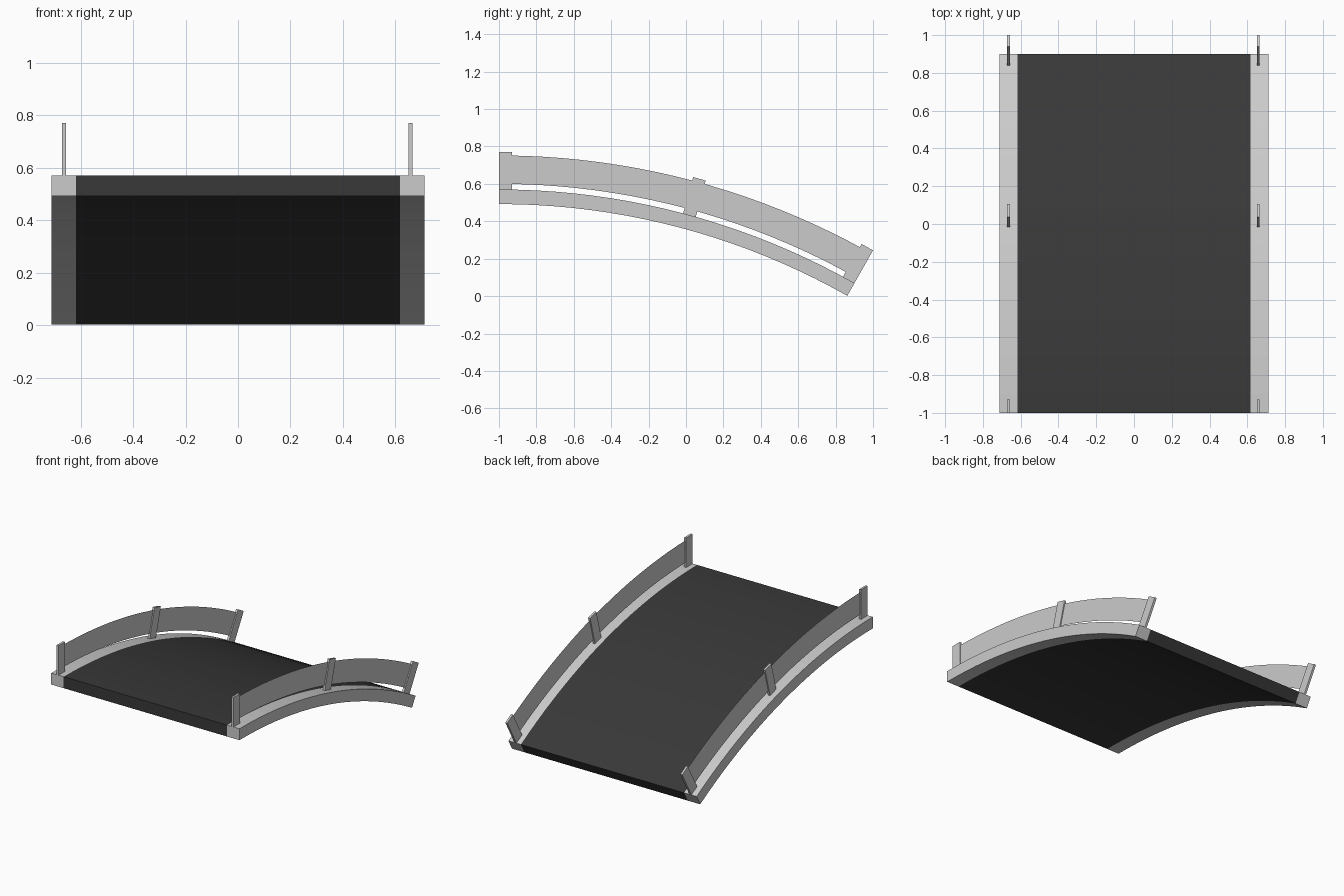
import bpy
import bmesh
from math import radians, sin, cos
from mathutils import Matrix

if "Cube" in bpy.data.objects:
    bpy.data.objects.remove(bpy.data.objects["Cube"])

R = 3.86            # radius of the deck's top surface
CY, CZ = -1.0, 0.57 - R   # arc centre (level at the front end)
END = 29.5          # arc sweep in degrees
SEG = 20


def material(name, v):
    m = bpy.data.materials.new(name)
    m.diffuse_color = (v, v, v, 1)
    m.use_nodes = True
    m.node_tree.nodes["Principled BSDF"].inputs["Base Color"].default_value = m.diffuse_color
    return m


dark = material("asphalt", 0.04)
panel_grey = material("panel grey", 0.55)


def finish(bm, name, mat=None):
    bmesh.ops.recalc_face_normals(bm, faces=bm.faces)
    me = bpy.data.meshes.new(name)
    bm.to_mesh(me)
    bm.free()
    ob = bpy.data.objects.new(name, me)
    bpy.context.collection.objects.link(ob)
    if mat:
        me.materials.append(mat)
    return ob


def sweep(name, section, a0=0.0, a1=END, mat=None):
    """Sweep an (x, height above deck) section along the arc."""
    bm = bmesh.new()
    rings = []
    for i in range(SEG + 1):
        a = radians(a0 + (a1 - a0) * i / SEG)
        rings.append([bm.verts.new((x, CY + (R + h) * sin(a), CZ + (R + h) * cos(a)))
                      for x, h in section])
    n = len(section)
    for p, q in zip(rings, rings[1:]):
        for j in range(n if n > 2 else 1):
            k = (j + 1) % n
            bm.faces.new((p[j], p[k], q[k], q[j]))
    if n > 2:
        bm.faces.new(rings[0])
        bm.faces.new(rings[-1])
    return finish(bm, name, mat)


def rect(x0, x1, h0, h1):
    return [(x0, h0), (x1, h0), (x1, h1), (x0, h1)]


def post(name, x, angle, shift):
    """Upright standing square to the arc, shifted along the tangent."""
    bm = bmesh.new()
    place = (Matrix.Translation((x, CY, CZ)) @ Matrix.Rotation(-radians(angle), 4, 'X')
             @ Matrix.Translation((0, shift, R + 0.1))
             @ Matrix.Diagonal((0.015, 0.07, 0.202, 1)))
    bmesh.ops.create_cube(bm, size=1, matrix=place)
    return finish(bm, name)


# road deck
sweep("deck", rect(-0.617, 0.617, -0.078, 0), mat=dark)

# side curbs, guard panels and posts
for side, s, rail_x in (("left", -1, -0.664), ("right", 1, 0.658)):
    sweep(side + "_curb", rect(s * 0.617, s * 0.711, -0.078, 0))
    sweep(side + "_guard_panel", [(rail_x, 0.03), (rail_x, 0.182)], 0.5, 29.0, panel_grey)
    for pos, angle, shift in (("front", 0, 0.035), ("middle", 15.3, 0), ("back", END, -0.035)):
        post(f"{side}_{pos}_post", rail_x, angle, shift)
